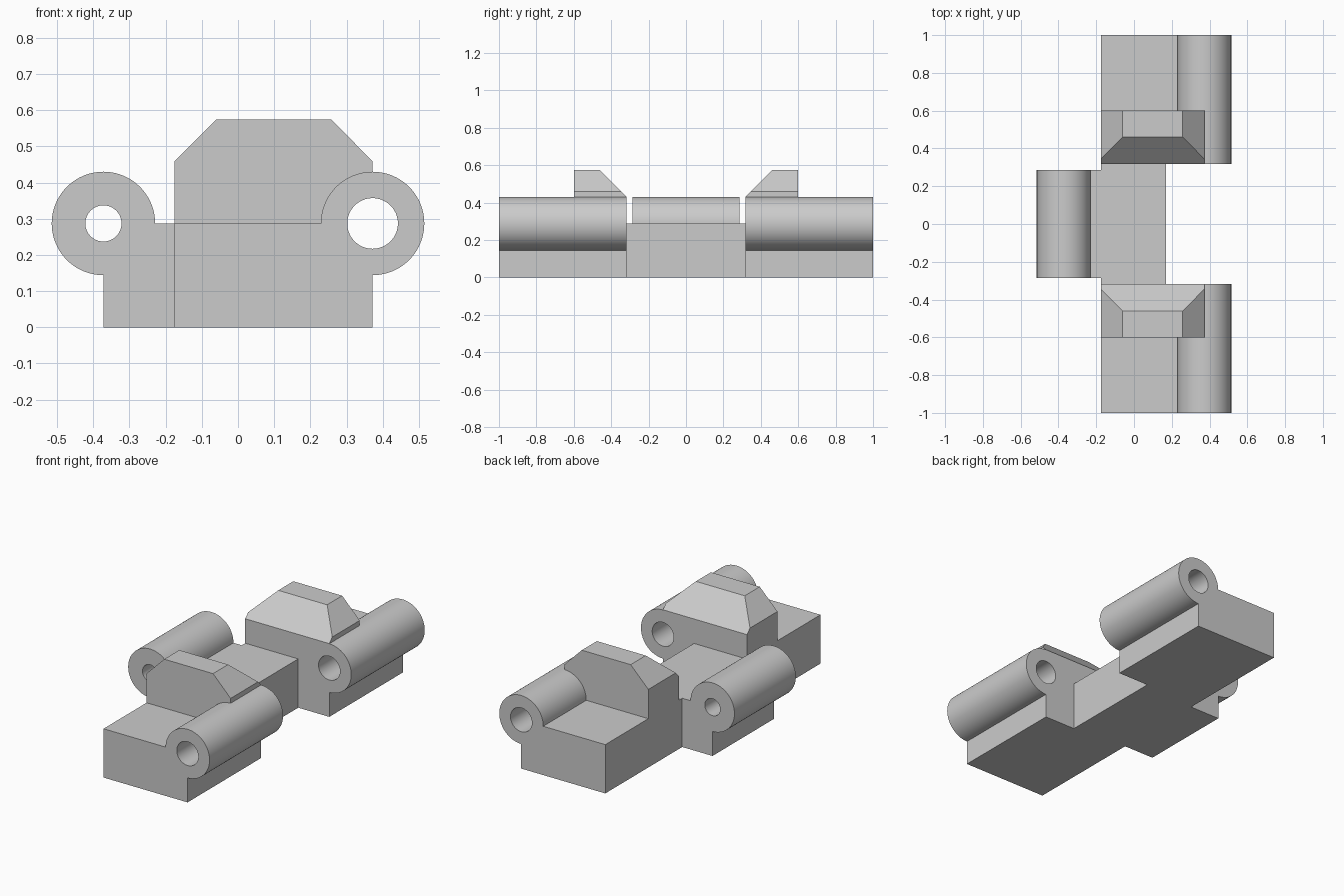
import bpy, bmesh, math
from mathutils import Vector

if "Cube" in bpy.data.objects:
    bpy.data.objects.remove(bpy.data.objects["Cube"])

# Main dimensions
DECK = 0.287            # top of the flat plates and height of the barrel axes
AXIS = 0.372            # sideways distance of each barrel axis
BARREL = 0.143          # barrel radius
LEFT, RIGHT = -0.175, 0.17
INNER, OUTER = 0.317, 1.0

grey = bpy.data.materials.new("plain grey")
grey.use_nodes = True
colour = (0.6, 0.6, 0.6, 1)
grey.diffuse_color = colour
grey.node_tree.nodes["Principled BSDF"].inputs["Base Color"].default_value = colour


def arc(cx, start, end, radius=BARREL, steps=60):
    """Points on an arc around a barrel axis, in the xz plane."""
    angles = [math.radians(start + (end - start) * i / steps) for i in range(steps + 1)]
    return [(cx + radius * math.cos(a), DECK + radius * math.sin(a)) for a in angles]


def extrude(name, profile, y0, y1, slope=None):
    """Extrude an xz profile along y; slope is an optional cutting plane (point, normal)."""
    bm = bmesh.new()
    face = bm.faces.new([bm.verts.new((x, y0, z)) for x, z in profile])
    moved = bmesh.ops.extrude_face_region(bm, geom=[face])["geom"]
    verts = [v for v in moved if isinstance(v, bmesh.types.BMVert)]
    bmesh.ops.translate(bm, verts=verts, vec=(0, y1 - y0, 0))
    if slope:
        cut = bmesh.ops.bisect_plane(bm, geom=bm.verts[:] + bm.edges[:] + bm.faces[:],
                                     plane_co=slope[0], plane_no=slope[1], clear_outer=True)
        edges = [e for e in cut["geom_cut"] if isinstance(e, bmesh.types.BMEdge)]
        bmesh.ops.contextual_create(bm, geom=edges)
    bmesh.ops.recalc_face_normals(bm, faces=bm.faces[:])
    mesh = bpy.data.meshes.new(name)
    bm.to_mesh(mesh)
    bm.free()
    mesh.materials.append(grey)
    obj = bpy.data.objects.new(name, mesh)
    bpy.context.collection.objects.link(obj)
    return obj


def combine(obj, other, operation):
    """Apply a boolean and remove the second object."""
    mod = obj.modifiers.new(operation.lower(), 'BOOLEAN')
    mod.operation, mod.solver, mod.object = operation, 'EXACT', other
    bpy.context.view_layer.objects.active = obj
    bpy.ops.object.modifier_apply(modifier=mod.name)
    bpy.data.objects.remove(other)


def bore(obj, cx, radius):
    circle = arc(cx, 0, 360, radius)[:-1]
    combine(obj, extrude("bore_cutter", circle, -1.2, 1.2), 'DIFFERENCE')


def smooth(obj):
    bpy.ops.object.select_all(action='DESELECT')
    obj.select_set(True)
    bpy.context.view_layer.objects.active = obj
    bpy.ops.object.shade_smooth_by_angle(angle=math.radians(25))


# End plates, each with a barrel and a chamfered raised block
plate = [(LEFT, 0), (AXIS, 0)] + arc(AXIS, -90, 180) + [(LEFT, DECK)]
block = [(LEFT, DECK), (AXIS, DECK), (AXIS, 0.459), (0.258, 0.574), (-0.06, 0.574), (LEFT, 0.459)]
for name, side in (("front", -1), ("back", 1)):
    end = extrude(name + "_end_plate", plate, side * INNER, side * OUTER)
    slope = (Vector((0, side * INNER, 0.431)), Vector((0, -side, 1)))
    raised = extrude(name + "_raised_block", block, side * INNER, side * 0.6, slope)
    combine(end, raised, 'UNION')
    bore(end, AXIS, 0.07)
    smooth(end)

# Centre bridge with the opposite barrel
bridge = extrude("centre_bridge", [(LEFT, 0), (RIGHT, 0), (RIGHT, DECK), (LEFT, DECK)], -INNER, INNER)
lug = [(LEFT, 0), (LEFT, DECK)] + arc(-AXIS, 0, 270) + [(-AXIS, 0)]
combine(bridge, extrude("lug", lug, -0.285, 0.285), 'UNION')
bore(bridge, -AXIS, 0.05)
smooth(bridge)
